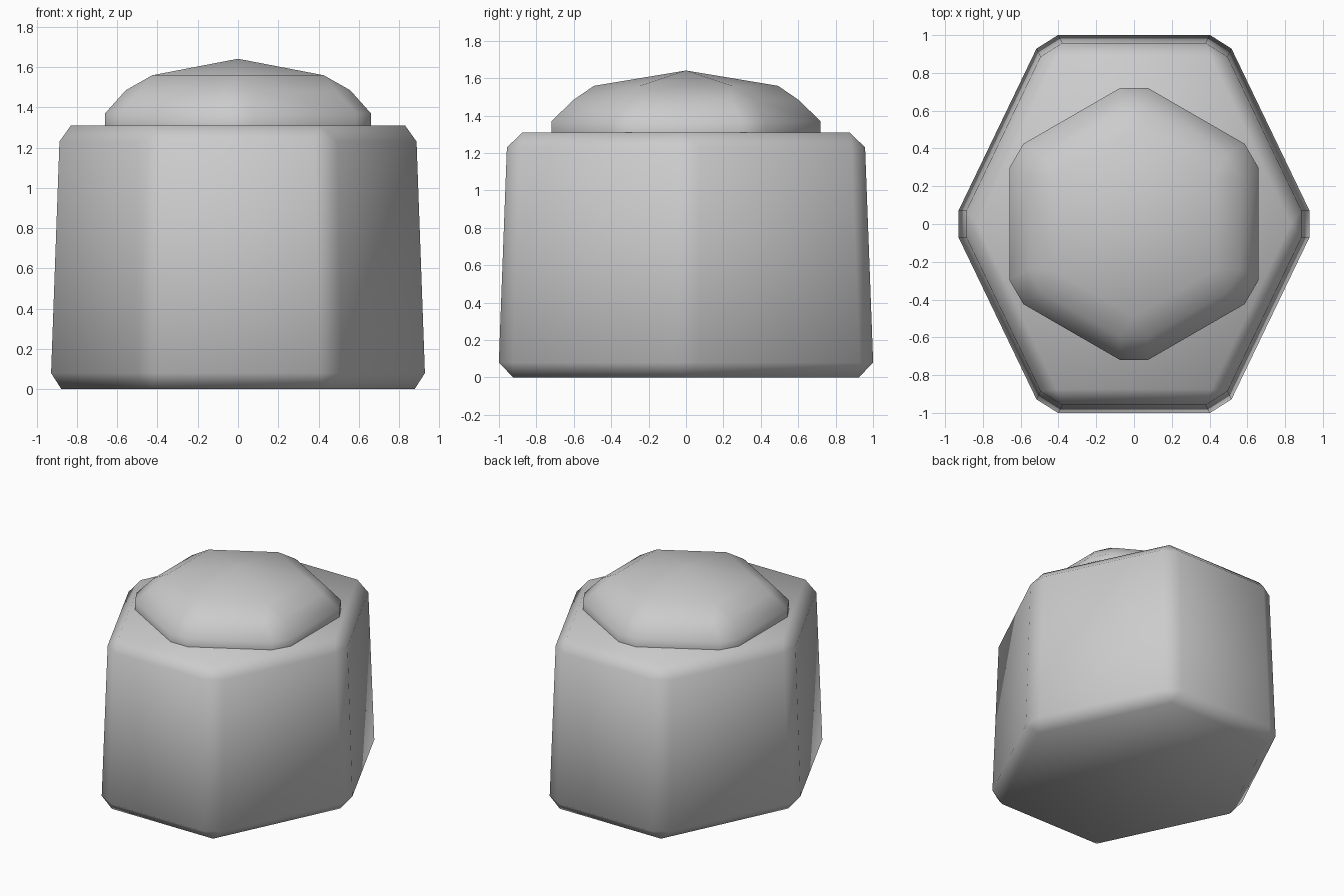
import bpy
import math

if "Cube" in bpy.data.objects:
    bpy.data.objects.remove(bpy.data.objects["Cube"])


def finish(obj, name, scale, turn=0.0):
    """Name the part, bake its turn and scale, add a one-step chamfer, shade smooth."""
    obj.name = name
    obj.rotation_euler.z = turn
    bpy.ops.object.transform_apply(location=False, rotation=True, scale=True)
    obj.scale = scale
    bpy.ops.object.transform_apply(location=False, rotation=False, scale=True)
    bevel = obj.modifiers.new("chamfer", 'BEVEL')
    bevel.width = 0.08
    bevel.segments = 1
    bevel.limit_method = 'ANGLE'
    bevel.angle_limit = math.radians(30)
    bpy.ops.object.shade_smooth()


# Body: six-sided, slightly tapered block with corners on the x axis
bpy.ops.mesh.primitive_cone_add(vertices=6, radius1=1.0, radius2=0.951,
                                depth=1.31, location=(0, 0, 0.655))
finish(bpy.context.object, "body", (0.966, 1.159, 1), math.radians(30))

# Cap: flattened six-sided dome with corners on the y axis, half sunk in the body
bpy.ops.mesh.primitive_uv_sphere_add(segments=6, ring_count=4, radius=0.824,
                                     location=(0, 0, 1.31))
cap = bpy.context.object
on_y = any(abs(v.co.x) < 1e-3 and v.co.y > 0.8 for v in cap.data.vertices)
finish(cap, "cap", (1, 1, 0.402), 0 if on_y else math.radians(30))
